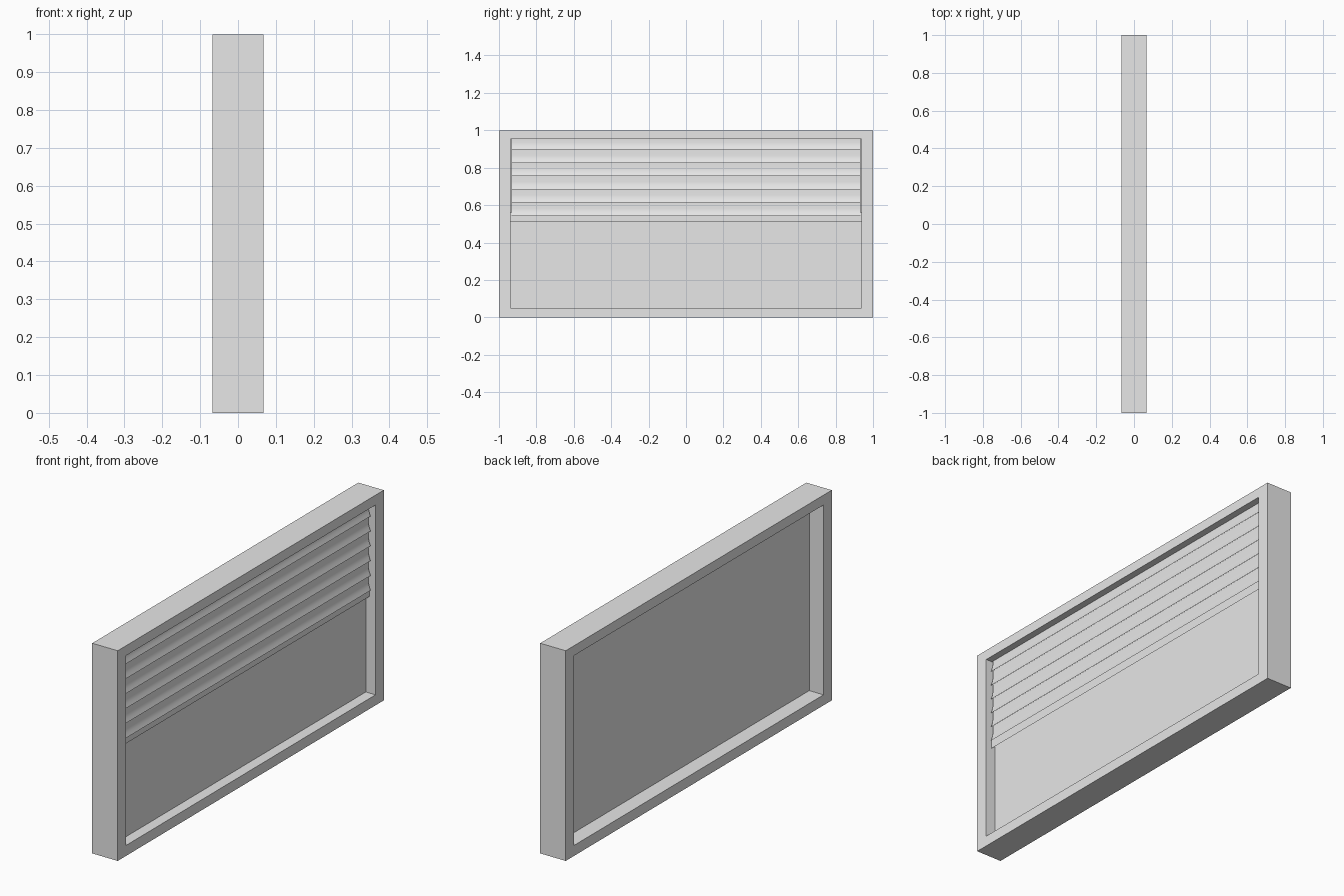
import bpy
import bmesh

if "Cube" in bpy.data.objects:
    bpy.data.objects.remove(bpy.data.objects["Cube"], do_unlink=True)

HALF_DEPTH = 0.067
OPEN_Y, OPEN_LOW, OPEN_HIGH = 0.938, 0.05, 0.953

grey = bpy.data.materials.new("light_grey")
grey.use_nodes = True
colour = (0.8, 0.8, 0.8, 1)
grey.diffuse_color = colour
grey.node_tree.nodes["Principled BSDF"].inputs["Base Color"].default_value = colour


def finish(name, bm, smooth=False):
    """Turn a bmesh into a named object with the grey material."""
    mesh = bpy.data.meshes.new(name)
    bm.to_mesh(mesh)
    bm.free()
    mesh.materials.append(grey)
    for face in mesh.polygons:
        face.use_smooth = smooth
    obj = bpy.data.objects.new(name, mesh)
    bpy.context.collection.objects.link(obj)
    return obj


def loop(bm, x, half_y, low, high):
    """Rectangle of vertices in the plane of the window."""
    corners = ((-half_y, low), (half_y, low), (half_y, high), (-half_y, high))
    return [bm.verts.new((x, y, z)) for y, z in corners]


def sheet(name, profile, half_y, smooth=False):
    """Sweep an (x, z) profile, listed top to bottom, across the window."""
    bm = bmesh.new()
    rows = [[bm.verts.new((x, y, z)) for y in (-half_y, half_y)] for x, z in profile]
    for (a, b), (c, d) in zip(rows, rows[1:]):
        bm.faces.new((a, c, d, b))
    return finish(name, bm, smooth)


# Rectangular frame with a through opening
bm = bmesh.new()
rings = [
    loop(bm, HALF_DEPTH, 1, 0, 1),
    loop(bm, HALF_DEPTH, OPEN_Y, OPEN_LOW, OPEN_HIGH),
    loop(bm, -HALF_DEPTH, OPEN_Y, OPEN_LOW, OPEN_HIGH),
    loop(bm, -HALF_DEPTH, 1, 0, 1),
]
for k, ring in enumerate(rings):
    following = rings[(k + 1) % 4]
    for i in range(4):
        j = (i + 1) % 4
        bm.faces.new((ring[i], ring[j], following[j], following[i]))
bmesh.ops.recalc_face_normals(bm, faces=bm.faces)
finish("window_frame", bm)

# Thin pane set into the opening
bm = bmesh.new()
bmesh.ops.create_cube(bm, size=1)
for v in bm.verts:
    v.co.x = 0.016 if v.co.x > 0 else 0.008
    v.co.y *= 2 * OPEN_Y
    v.co.z = OPEN_HIGH if v.co.z > 0 else OPEN_LOW
finish("window_pane", bm)

# Overlapping blind slats that flare outward at the lower edge
FLARE = ((0.034, 0.04), (0.035, 0.03), (0.038, 0.018), (0.042, 0.008), (0.045, 0))
for n in range(6):
    base = 0.896 - 0.0706 * n
    top = min(base + 0.08, OPEN_HIGH)
    profile = [(0.034, top)] + [(x, base + z) for x, z in FLARE]
    sheet(f"blind_slat_{n + 1}", profile, 0.932, smooth=True)

# Flat strip along the bottom of the blind
sheet("blind_bottom_rail", [(0.036, 0.56), (0.036, 0.51)], OPEN_Y)
